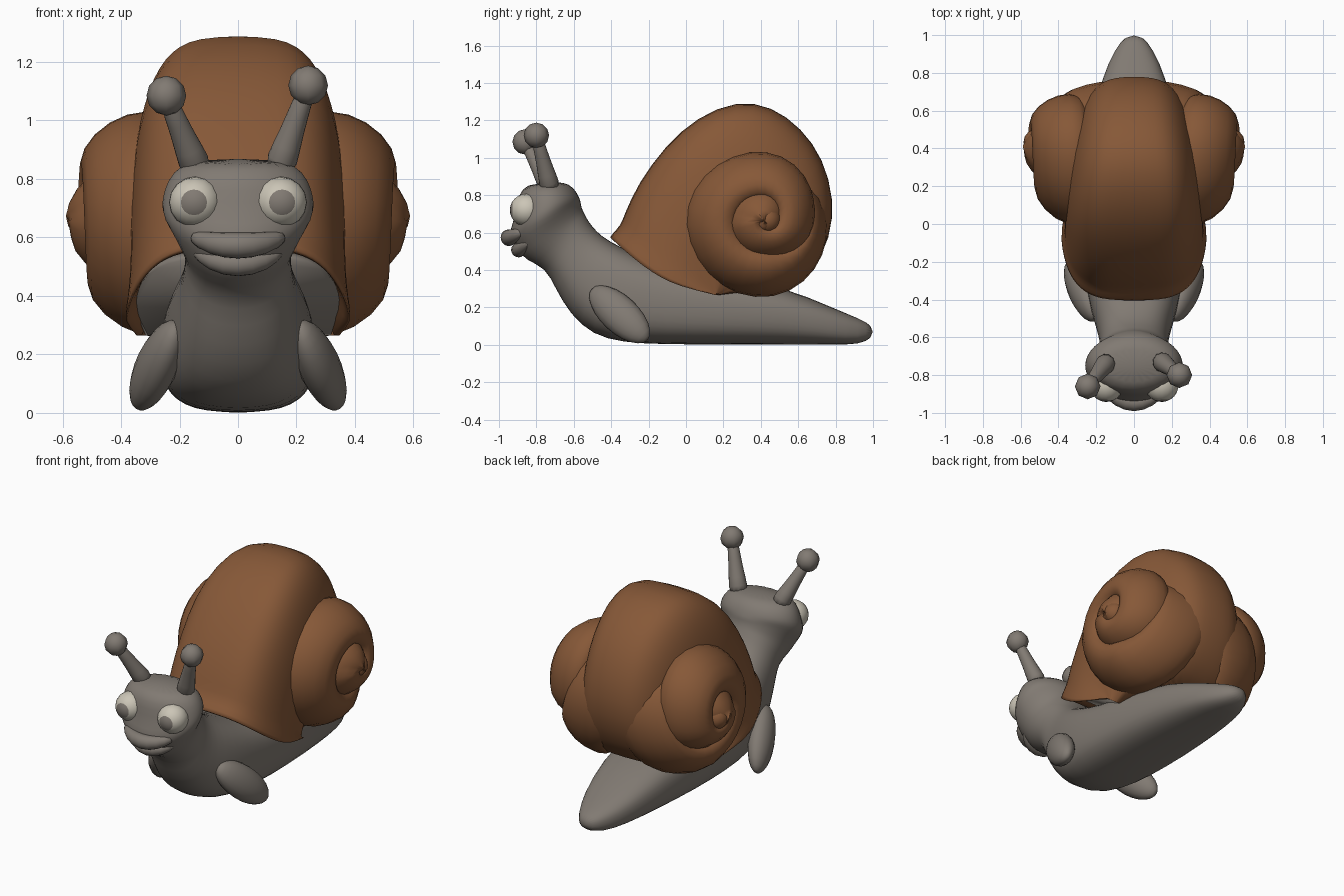
import bpy, bmesh
from math import sin, cos, pi, radians
from mathutils import Vector, Matrix

old = bpy.data.objects.get("Cube")
if old:
    bpy.data.objects.remove(old, do_unlink=True)


def material(name, rgb):
    m = bpy.data.materials.new(name)
    m.use_nodes = True
    m.diffuse_color = (*rgb, 1)
    m.node_tree.nodes["Principled BSDF"].inputs["Base Color"].default_value = (*rgb, 1)
    return m


SKIN = material("grey skin", (0.22, 0.195, 0.17))
SHELL = material("brown shell", (0.24, 0.098, 0.039))
WHITE = material("eye white", (0.60, 0.56, 0.47))


def finish(name, bm, mats, subdivide=0):
    bmesh.ops.recalc_face_normals(bm, faces=bm.faces)
    me = bpy.data.meshes.new(name)
    bm.to_mesh(me)
    bm.free()
    for m in mats:
        me.materials.append(m)
    me.shade_smooth()
    ob = bpy.data.objects.new(name, me)
    bpy.context.collection.objects.link(ob)
    if subdivide:
        sub = ob.modifiers.new("Subdivision", "SUBSURF")
        sub.levels = sub.render_levels = subdivide
    return ob


def loft(name, rings, mat, closed=True, subdivide=0, cap_start=True):
    """Skin a list of point rings and cap the ends."""
    bm = bmesh.new()
    vs = [[bm.verts.new(p) for p in ring] for ring in rings]
    n = len(vs[0])
    for a, b in zip(vs, vs[1:]):
        for i in range(n if closed else n - 1):
            j = (i + 1) % n
            bm.faces.new((a[i], a[j], b[j], b[i]))
    if cap_start:
        bm.faces.new(vs[0])
    bm.faces.new(vs[-1])
    return finish(name, bm, [mat], subdivide)


def power(v, e):
    return abs(v) ** e * (1 if v >= 0 else -1)


def tube(name, points, radii, sides=10):
    pts = [Vector(p) for p in points]
    rings = []
    for i, p in enumerate(pts):
        d = pts[min(i + 1, len(pts) - 1)] - pts[max(i - 1, 0)]
        q = d.to_track_quat('Z', 'Y')
        rings.append([p + q @ Vector((radii[i] * cos(2 * pi * k / sides),
                                      radii[i] * sin(2 * pi * k / sides), 0))
                      for k in range(sides)])
    return loft(name, rings, SKIN, subdivide=1)


def ellipsoid(name, centre, size, mats, rot=None, segs=16, rows=12):
    bm = bmesh.new()
    mat = Matrix.Translation(centre) @ (rot or Matrix()) @ Matrix.Diagonal((*size, 1))
    bmesh.ops.create_uvsphere(bm, u_segments=segs, v_segments=rows, radius=1)
    if len(mats) > 1:  # pupil: faces close to the pole
        for f in bm.faces:
            f.material_index = int(f.calc_center_median().z > 0.85)
    bm.transform(mat)
    return finish(name, bm, mats)


# Body and head: (under/front y, z), (upper/back y, z), half width, squareness
body = [
    (1.0, 0.04, 1.0, 0.10, 0.04, 1),
    (0.93, 0.0, 0.93, 0.14, 0.10, 0.8),
    (0.78, 0.0, 0.78, 0.20, 0.17, 0.75),
    (0.53, 0.0, 0.53, 0.31, 0.23, 0.75),
    (0.20, 0.0, 0.20, 0.37, 0.265, 0.7),
    (-0.12, 0.0, -0.10, 0.42, 0.27, 0.7),
    (-0.34, 0.01, -0.28, 0.49, 0.26, 0.72),
    (-0.50, 0.05, -0.42, 0.56, 0.23, 0.78),
    (-0.62, 0.16, -0.48, 0.61, 0.20, 0.85),
    (-0.70, 0.30, -0.52, 0.66, 0.185, 0.9),
    (-0.75, 0.41, -0.54, 0.70, 0.18, 0.95),
    (-0.86, 0.45, -0.55, 0.72, 0.20, 1),
    (-0.905, 0.51, -0.56, 0.75, 0.225, 1),
    (-0.955, 0.575, -0.56, 0.77, 0.26, 1.1),
    (-0.93, 0.645, -0.57, 0.79, 0.265, 1),
    (-0.91, 0.72, -0.58, 0.81, 0.255, 1),
    (-0.90, 0.80, -0.60, 0.84, 0.23, 1),
    (-0.85, 0.865, -0.65, 0.875, 0.165, 0.95),
]
rings = []
for yf, zf, yb, zb, w, e in body:
    ring = []
    for k in range(20):
        a = 2 * pi * k / 20
        s = (1 + power(cos(a), e)) / 2
        ring.append((w * power(sin(a), e), yb + (yf - yb) * s, zb + (zf - zb) * s))
    rings.append(ring)
loft("body", rings, SKIN, subdivide=1)


# Lips
def lip(name, half, radii):
    left = [(-x, y, z) for x, y, z in half[:0:-1]]
    tube(name, left + half, radii[:0:-1] + radii)


lip("upper_lip", [(0, -0.957, 0.57), (0.09, -0.93, 0.577), (0.165, -0.872, 0.607)],
    [0.05, 0.042, 0.022])
lip("lower_lip", [(0, -0.905, 0.502), (0.09, -0.88, 0.515), (0.155, -0.835, 0.557)],
    [0.045, 0.036, 0.016])

# Eyes, feelers and front flippers
tips = {"right": Vector((-0.245, -0.86, 1.085)), "left": Vector((0.24, -0.80, 1.12))}
for side, s in (("right", -1), ("left", 1)):
    look = Vector((s * 0.06, -1, 0)).to_track_quat('Z', 'Y').to_matrix().to_4x4()
    ellipsoid(side + "_eye", (s * 0.146, -0.852, 0.72), (0.09, 0.088, 0.09),
              [WHITE, SKIN], look)
    tip = tips[side]
    base = Vector((s * 0.135, -0.72, 0.82))
    tube(side + "_feeler", [base, base.lerp(tip, 0.3), base.lerp(tip, 0.65), tip],
         [0.066, 0.05, 0.038, 0.034])
    ellipsoid(side + "_feeler_tip", tip, (0.068,) * 3, [SKIN], segs=8, rows=6)

    along = Vector((s * 0.115, 0.25, -0.23)).normalized()
    out = Vector((s, 0, 0))
    out = (out - along * out.dot(along)).normalized()
    wide = along.cross(out)
    turn = Matrix((out, wide, along)).transposed().to_4x4()
    ellipsoid(side + "_flipper", (s * 0.277, -0.355, 0.163), (0.07, 0.1, 0.212),
              [SKIN], turn)

# Main shell whorl: arches fanned about a low cross axis (y, z, half width, sag)
AXIS_Y, AXIS_Z = 0.16, 0.265
outline = [
    (-0.42, 0.56, 0.395, 0.08), (-0.40, 0.59, 0.395, 0.06), (-0.35, 0.64, 0.385, 0.03),
    (-0.33, 0.70, 0.38, 0), (-0.26, 0.86, 0.375, 0), (-0.11, 1.07, 0.375, 0),
    (0.06, 1.22, 0.375, 0), (0.27, 1.31, 0.37, 0), (0.46, 1.28, 0.365, 0),
    (0.62, 1.16, 0.355, 0), (0.735, 1.00, 0.345, 0), (0.795, 0.78, 0.335, 0),
    (0.775, 0.57, 0.32, 0), (0.68, 0.39, 0.31, 0), (0.54, 0.29, 0.30, 0),
]


def arch(y, z, w, sag):
    pts = []
    e = 0.5 + 0.25 * abs(y)
    for k in range(19):
        a = pi * k / 18
        s = abs(sin(a)) ** e
        tuck = 0.88 + 0.12 * min(1, 3 * s)
        pts.append(Vector((w * tuck * power(cos(a), e), AXIS_Y + (y - AXIS_Y) * s,
                           AXIS_Z + (z - AXIS_Z) * s - sag * sin(pi * s))))
    return pts


rings = [arch(-0.30, 0.56, 0.35, 0)] + [arch(*o) for o in outline]
loft("shell", rings, SHELL, closed=False, subdivide=1, cap_start=False)

# Soft mantle closing the shell mouth
loft("mantle", [arch(-0.30, 0.53, 0.36, 0), arch(-0.26, 0.56, 0.35, 0)], SKIN)

# Side coils: outer radius at each quarter turn, winding inward and outward in x
outer = [0.30, 0.335, 0.405, 0.432, 0.37, 0.265, 0.205, 0.205, 0.18, 0.11, 0.07, 0.05]


def reach(t):
    q = (t + 0.5) * 4
    i = int(q)
    if i >= len(outer) - 1:
        return 0.0
    u = q - i
    u = u * u * (3 - 2 * u) * 0.5 + u * 0.5
    return outer[i] + (outer[i + 1] - outer[i]) * u


for side, s in (("right", -1), ("left", 1)):
    rings = []
    for k in range(67):
        t = -0.5 + 2.45 * k / 66
        taper = min(1, 0.2 + (1.95 - t) * 5)
        ro = reach(t)
        r = (ro - reach(t + 1)) / 2 + 0.03
        xc = min(0.335 + 0.1 * t, 0.475) - 0.5 * max(0, -t)
        xr = 0.16 - 0.04 * t
        skew = 0.075 - 0.02 * t
        a = radians(-90 - 360 * t)
        ring = []
        for j in range(16):
            b = 2 * pi * j / 16
            d = ro - r + r * taper * cos(b)
            x = xc + taper * (xr * sin(b) - skew * cos(b))
            ring.append((s * x, 0.42 + d * cos(a), 0.66 + d * sin(a)))
        rings.append(ring)
    loft(side + "_shell_coil", rings, SHELL)
    ellipsoid(side + "_coil_centre", (s * 0.495, 0.435, 0.665), (0.09, 0.075, 0.075), [SHELL])
